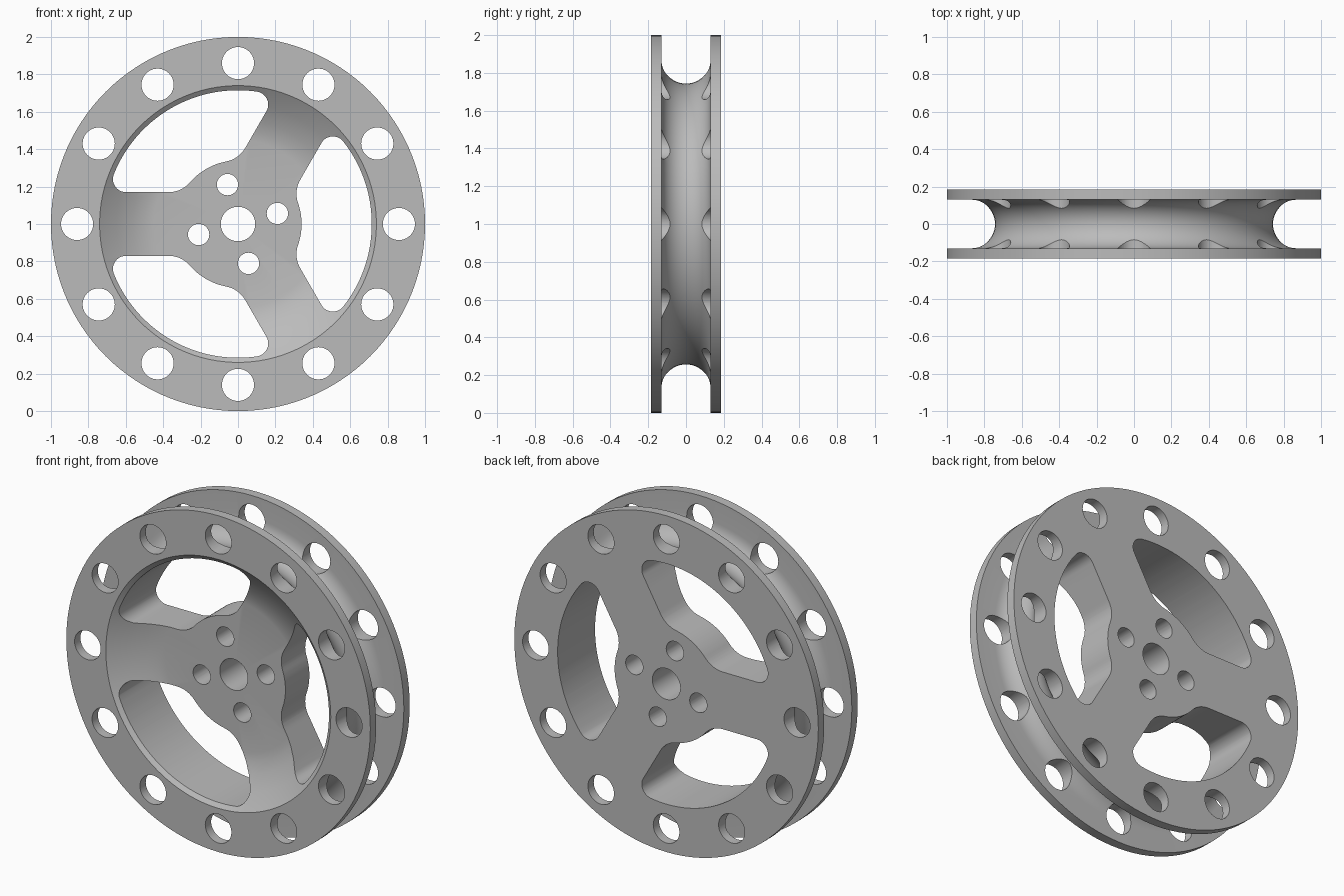
import bpy, bmesh
from math import sin, cos, pi, radians, atan2, sqrt
from mathutils import Vector, Matrix

cube = bpy.data.objects.get("Cube")
if cube:
    bpy.data.objects.remove(cube, do_unlink=True)

mat = bpy.data.materials.new("plain grey")
mat.use_nodes = True
GREY = (0.5, 0.5, 0.5, 1)
mat.diffuse_color = GREY
mat.node_tree.nodes["Principled BSDF"].inputs["Base Color"].default_value = GREY


def make_object(name, bm):
    bmesh.ops.recalc_face_normals(bm, faces=bm.faces)
    mesh = bpy.data.meshes.new(name)
    bm.to_mesh(mesh)
    bm.free()
    mesh.materials.append(mat)
    obj = bpy.data.objects.new(name, mesh)
    bpy.context.collection.objects.link(obj)
    return obj


def arc(cx, cy, r, start, end, n):
    return [Vector((cx + r * cos(start + (end - start) * i / n),
                    cy + r * sin(start + (end - start) * i / n))) for i in range(n + 1)]


def prism(bm, outline, depth=0.4):
    """Extrude an (x, z) outline along y, through the whole wheel."""
    face = bm.faces.new([bm.verts.new((p.x, -depth, p.y)) for p in outline])
    new = bmesh.ops.extrude_face_region(bm, geom=[face])["geom"]
    verts = [v for v in new if isinstance(v, bmesh.types.BMVert)]
    bmesh.ops.translate(bm, vec=(0, 2 * depth, 0), verts=verts)


def circle(cx, cy, r, n):
    return arc(cx, cy, r, 0, 2 * pi, n)[:-1]


def window_outline():
    """Opening between two spokes: hub arc, spoke edges, rounded corners, rim arc."""
    hub, rim, half, neck, corner = 0.34, 0.715, 0.17, 0.15, 0.07
    # Corner centres, measured along and across a spoke lying at 60 degrees
    axis, side = Vector((cos(pi / 3), sin(pi / 3))), Vector((sin(pi / 3), -cos(pi / 3)))
    a = axis * sqrt((hub + neck) ** 2 - (half + neck) ** 2) + side * (half + neck)
    b = axis * sqrt((rim - corner) ** 2 - (half + corner) ** 2) + side * (half + corner)
    ta, tb = atan2(a.y, a.x), atan2(b.y, b.x)
    edge = radians(150)
    pts = arc(0, 0, hub, 0, ta, 10)
    pts += arc(a.x, a.y, neck, ta + pi, edge, 8)[1:]
    pts += arc(b.x, b.y, corner, edge, tb, 10)
    pts += arc(0, 0, rim, tb, 0, 20)[1:]
    mirrored = [Vector((p.x, -p.y)) for p in reversed(pts[1:-1])]
    return pts + mirrored


# Wheel body: cross-section (radius, y) with a dished front, flat back, round rim groove
bore, half_width, groove = 0.092, 0.185, 0.13
profile = [(bore, -0.04), (0.45, -0.04), (0.5, -0.049), (0.56, -0.07), (0.65, -0.118),
           (0.74, -half_width), (1, -half_width), (1, -groove)]
profile += [tuple(p) for p in arc(0.873, 0, groove, -pi / 2, -3 * pi / 2, 24)]
profile += [(1, groove), (1, half_width), (bore, half_width)]

bm = bmesh.new()
SEGMENTS = 120
rings = [[bm.verts.new((r * cos(2 * pi * i / SEGMENTS), y, r * sin(2 * pi * i / SEGMENTS)))
          for r, y in profile] for i in range(SEGMENTS)]
for i, ring in enumerate(rings):
    nxt = rings[(i + 1) % SEGMENTS]
    for j in range(len(profile)):
        k = (j + 1) % len(profile)
        bm.faces.new((ring[j], ring[k], nxt[k], nxt[j]))
wheel = make_object("wheel", bm)

# Cutters: three windows, twelve rim holes, four bolt holes
bm = bmesh.new()
outline = window_outline()
for i in range(3):
    turn = Matrix.Rotation(i * 2 * pi / 3, 2)
    prism(bm, [turn @ p for p in outline])
for count, radius, hole, offset in ((12, 0.86, 0.086, 0), (4, 0.218, 0.057, radians(15))):
    for i in range(count):
        t = offset + 2 * pi * i / count
        prism(bm, circle(radius * cos(t), radius * sin(t), hole, 40))
cutter = make_object("hole_cutter", bm)

cut = wheel.modifiers.new("openings", "BOOLEAN")
cut.operation = "DIFFERENCE"
cut.solver = "EXACT"
cut.object = cutter
bpy.ops.object.select_all(action="DESELECT")
wheel.select_set(True)
bpy.context.view_layer.objects.active = wheel
bpy.ops.object.modifier_apply(modifier=cut.name)
bpy.data.objects.remove(cutter, do_unlink=True)

# Stand the wheel on the ground and smooth its curved faces
wheel.data.transform(Matrix.Translation((0, 0, 1)))
bpy.ops.object.shade_smooth_by_angle(angle=radians(30))
